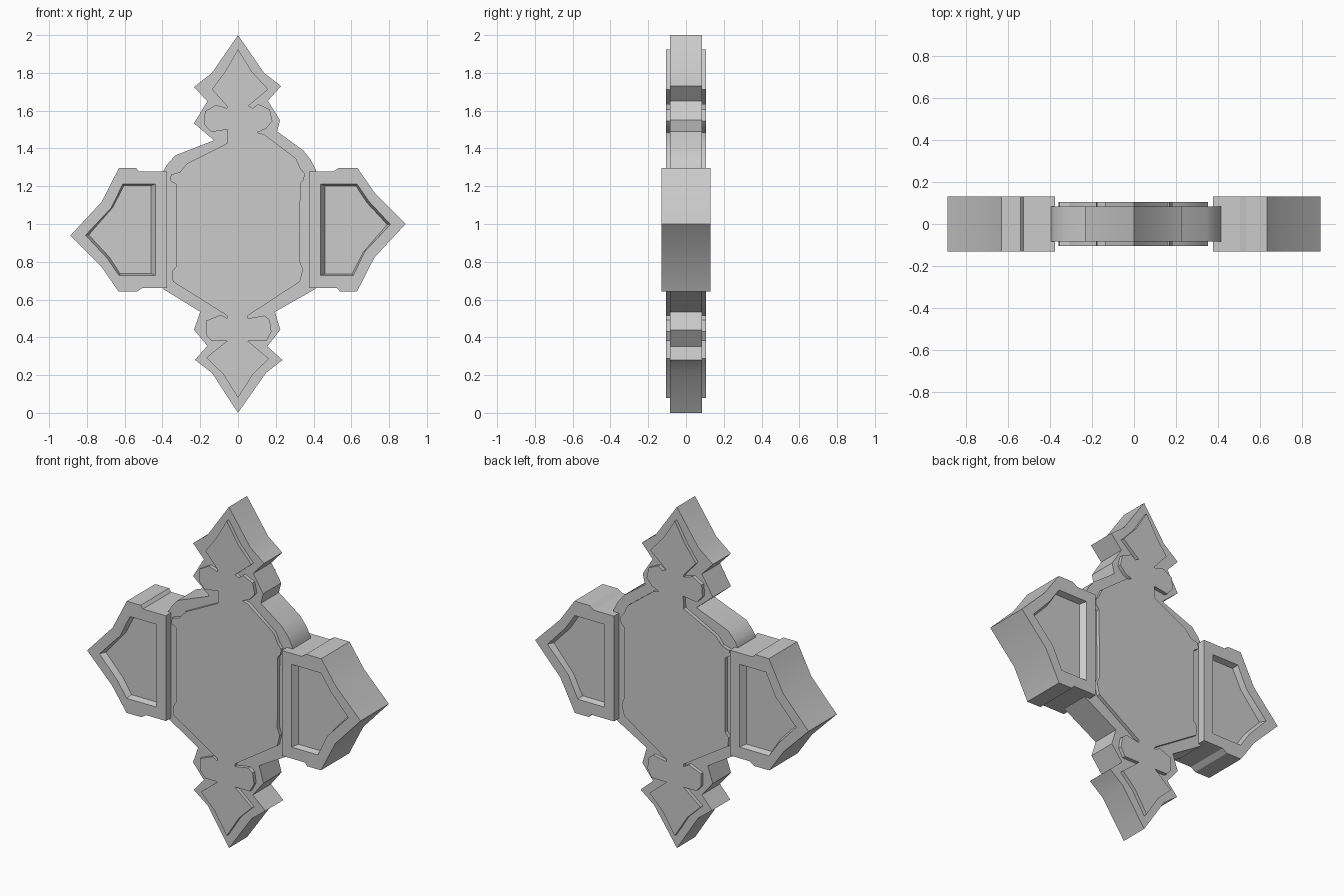
import bpy, bmesh, math


def finish(bm, name):
    bmesh.ops.recalc_face_normals(bm, faces=bm.faces[:])
    mesh = bpy.data.meshes.new(name)
    bm.to_mesh(mesh)
    bm.free()
    obj = bpy.data.objects.new(name, mesh)
    bpy.context.collection.objects.link(obj)
    bpy.ops.object.select_all(action='DESELECT')
    obj.select_set(True)
    bpy.context.view_layer.objects.active = obj
    bpy.ops.object.shade_smooth_by_angle(angle=math.radians(30))
    return obj


def loop(bm, pts, y):
    return [bm.verts.new((x, y, z)) for x, z in pts]


def bridge(bm, a, b):
    n = len(a)
    for i in range(n):
        j = (i + 1) % n
        bm.faces.new((a[i], a[j], b[j], b[i]))


def plate(name, pts, half):
    bm = bmesh.new()
    a, b = loop(bm, pts, -half), loop(bm, pts, half)
    bridge(bm, a, b)
    bm.faces.new(a)
    bm.faces.new(b)
    return finish(bm, name)


def wing(name, outer, rim, floor, half, depth):
    bm = bmesh.new()
    sides = []
    for s in (-1, 1):
        o = loop(bm, outer, s * half)
        r = loop(bm, rim, s * half)
        f = loop(bm, floor, s * (half - depth))
        # flat face with the recess opening left out
        edges = [bm.edges.new((l[i - 1], l[i])) for l in (o, r) for i in range(len(l))]
        bmesh.ops.triangle_fill(bm, edges=edges, use_beauty=True, use_dissolve=False)
        # sloped recess walls and floor
        bridge(bm, r, f)
        bm.faces.new(f)
        sides.append(o)
    bridge(bm, *sides)
    return finish(bm, name)


# Base plate silhouette, right side top to bottom, then left side bottom to top
body_right = [(0, 2.0), (.138, 1.80), (.228, 1.73), (.158, 1.652), (.222, 1.55),
              (.207, 1.49), (.345, 1.39), (.385, 1.34), (.413, 1.285), (.413, .658),
              (.196, .535), (.224, .44), (.155, .352), (.236, .28), (.148, .212)]
body_left = [(0, 0), (-.138, .212), (-.228, .281), (-.162, .355), (-.233, .44),
             (-.20, .535), (-.395, .655), (-.395, 1.28), (-.375, 1.315), (-.333, 1.363),
             (-.127, 1.443), (-.233, 1.533), (-.162, 1.65), (-.233, 1.725), (-.138, 1.80)]
plate("base_plate", body_right + body_left, .084)

# Raised inner panel, standing proud on both faces
panel_right = [(0, 1.925), (.075, 1.805), (.16, 1.713), (.055, 1.625), (.078, 1.613),
               (.106, 1.635), (.168, 1.607), (.182, 1.544), (.148, 1.505), (.102, 1.485),
               (.138, 1.475), (.307, 1.347), (.33, 1.295), (.352, 1.268), (.35, 1.236),
               (.33, 1.215), (.328, .80), (.344, .76), (.328, .695), (.053, .515),
               (.053, .50), (.14, .515), (.168, .493), (.177, .43), (.15, .38),
               (.053, .38), (.164, .287), (.08, .205)]
panel_left = [(0, .08), (-.08, .207), (-.168, .292), (-.058, .38), (-.14, .38),
              (-.17, .414), (-.17, .488), (-.09, .52), (-.058, .50), (-.058, .515),
              (-.345, .695), (-.35, .748), (-.328, .775), (-.328, 1.21), (-.36, 1.23),
              (-.355, 1.262), (-.307, 1.275), (-.27, 1.32), (-.058, 1.427), (-.055, 1.50),
              (-.143, 1.487), (-.18, 1.528), (-.175, 1.597), (-.116, 1.63), (-.058, 1.613),
              (-.058, 1.624), (-.138, 1.713), (-.07, 1.804)]
plate("raised_panel", panel_right + panel_left, .105)

# Side wings: the left is the right turned half a circle
outer = [(.376, 1.277), (.505, 1.277), (.534, 1.297), (.632, 1.297), (.725, 1.163),
         (.887, 1.0), (.722, .822), (.63, .642), (.54, .642), (.525, .66), (.376, .66)]
rim = [(.438, 1.212), (.63, 1.212), (.693, 1.12), (.807, .998), (.672, .855),
       (.61, .727), (.438, .727)]
floor = [(.46, 1.202), (.624, 1.202), (.682, 1.113), (.79, .997), (.662, .85),
         (.604, .736), (.46, .736)]


def turned(pts):
    return [(-x, 1.939 - z) for x, z in pts]


wing("right_wing", outer, rim, floor, .131, .035)
wing("left_wing", turned(outer), turned(rim), turned(floor), .131, .035)
